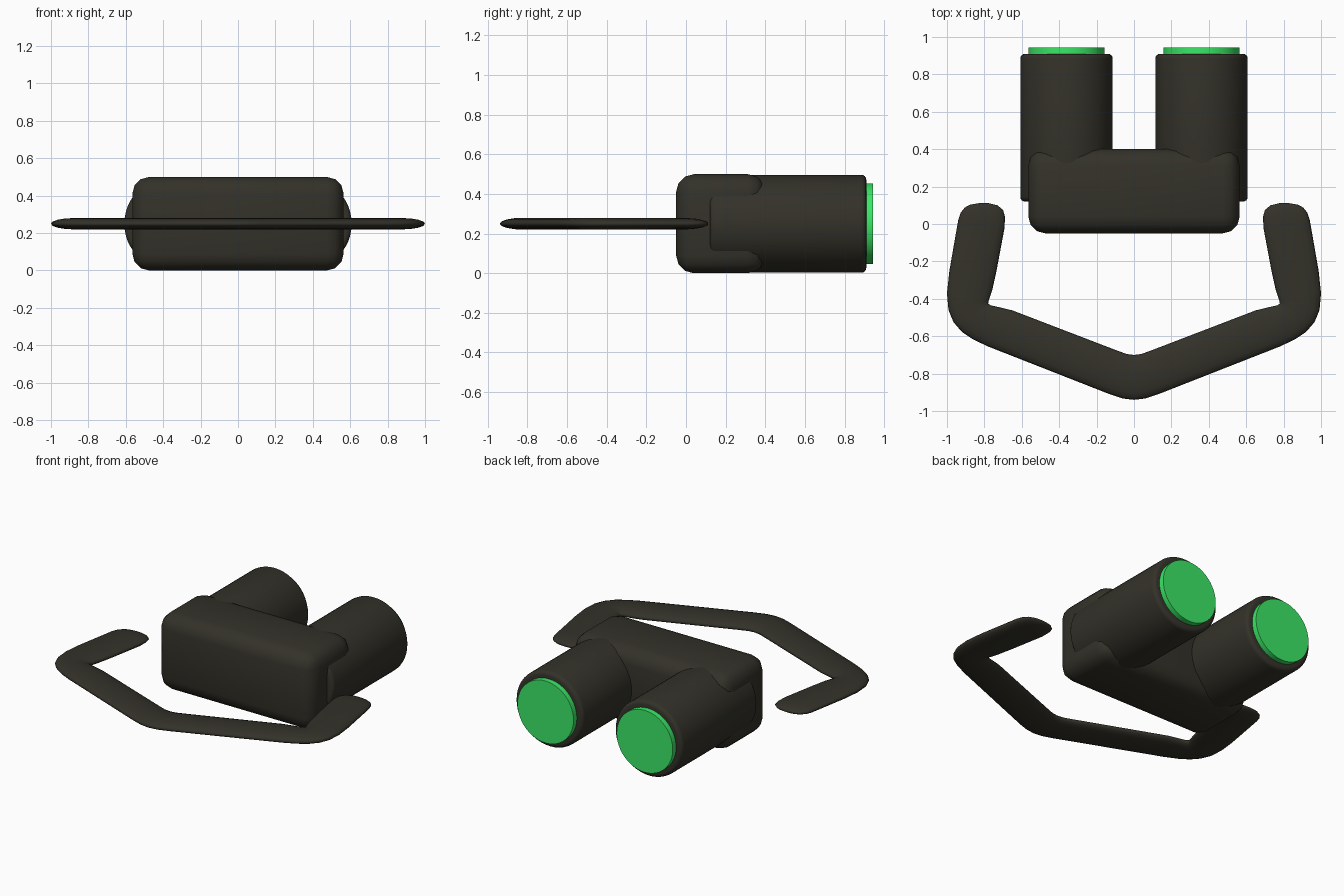
import bpy, bmesh
from math import cos, sin, pi, radians

default = bpy.data.objects.get("Cube")
if default:
    bpy.data.objects.remove(default, do_unlink=True)


def material(name, rgb):
    m = bpy.data.materials.new(name)
    m.use_nodes = True
    m.diffuse_color = (*rgb, 1)
    m.node_tree.nodes["Principled BSDF"].inputs["Base Color"].default_value = (*rgb, 1)
    return m


DARK = material("dark olive rubber", (0.033, 0.031, 0.022))
GREEN = material("bright green lens", (0.043, 0.8, 0.133))


def finish(obj, name, mat, bevel=0, segments=4, angle=40):
    obj.name = obj.data.name = name
    obj.data.materials.append(mat)
    if bevel:
        mod = obj.modifiers.new("rounded edges", 'BEVEL')
        mod.width, mod.segments = bevel, segments
        mod.limit_method = 'ANGLE'
        mod.angle_limit = radians(40)
    bpy.ops.object.select_all(action='DESELECT')
    obj.select_set(True)
    bpy.context.view_layer.objects.active = obj
    if bevel:
        bpy.ops.object.modifier_apply(modifier="rounded edges")
    bpy.ops.object.shade_smooth_by_angle(angle=radians(angle))
    return obj


def cylinder_y(name, x, r, y0, y1, mat, bevel=0):
    bpy.ops.mesh.primitive_cylinder_add(
        vertices=48, radius=r, depth=y1 - y0,
        location=(x, (y0 + y1) / 2, 0.25), rotation=(pi / 2, 0, 0))
    return finish(bpy.context.object, name, mat, bevel)


# Main housing
bpy.ops.mesh.primitive_cube_add(size=1, location=(0, 0.176, 0.25))
body = bpy.context.object
body.scale = (1.13, 0.452, 0.5)
bpy.ops.object.transform_apply(location=False, rotation=False, scale=True)
finish(body, "housing", DARK, bevel=0.09, segments=3)

# Eye tubes and lenses
for side, sx in (("right", -1), ("left", 1)):
    cylinder_y(side + "_tube", sx * 0.361, 0.247, 0.12, 0.91, DARK, bevel=0.025)
    cylinder_y(side + "_lens", sx * 0.361, 0.204, 0.85, 0.945, GREEN)

# Head strap: flat oval rings between outer and inner edge points, plus half height
half = [
    ((0, -0.94), (0, -0.70), 0.03),
    ((0.06, -0.933), (0.04, -0.695), 0.03),
    ((0.13, -0.91), (0.10, -0.673), 0.03),
    ((0.78, -0.655), (0.65, -0.462), 0.03),
    ((0.86, -0.617), (0.72, -0.445), 0.03),
    ((0.92, -0.577), (0.765, -0.435), 0.03),
    ((0.965, -0.525), (0.78, -0.425), 0.03),
    ((0.992, -0.46), (0.777, -0.41), 0.03),
    ((1.0, -0.37), (0.757, -0.35), 0.03),
    ((0.987, -0.25), (0.735, -0.25), 0.03),
    ((0.94, 0.02), (0.692, -0.02), 0.029),
    ((0.927, 0.06), (0.69, 0.04), 0.025),
    ((0.905, 0.088), (0.70, 0.075), 0.019),
    ((0.875, 0.104), (0.73, 0.1), 0.012),
    ((0.83, 0.111), (0.78, 0.112), 0.005),
]
flip = [((-a[0], a[1]), (-b[0], b[1]), h) for a, b, h in half[:0:-1]]
bm = bmesh.new()
N = 16
rings = []
for (ox, oy), (ix, iy), h in flip + half:
    ring = []
    for k in range(N):
        c, s = cos(2 * pi * k / N), sin(2 * pi * k / N)
        t = (1 + c) / 2
        ring.append(bm.verts.new((ix + (ox - ix) * t, iy + (oy - iy) * t, 0.25 + h * s)))
    rings.append(ring)
for a, b in zip(rings, rings[1:]):
    for k in range(N):
        j = (k + 1) % N
        bm.faces.new((a[k], a[j], b[j], b[k]))
bm.faces.new(rings[0])
bm.faces.new(rings[-1])
bmesh.ops.recalc_face_normals(bm, faces=bm.faces)
mesh = bpy.data.meshes.new("head_strap")
bm.to_mesh(mesh)
bm.free()
strap = bpy.data.objects.new("head_strap", mesh)
bpy.context.collection.objects.link(strap)
finish(strap, "head_strap", DARK, angle=180)
